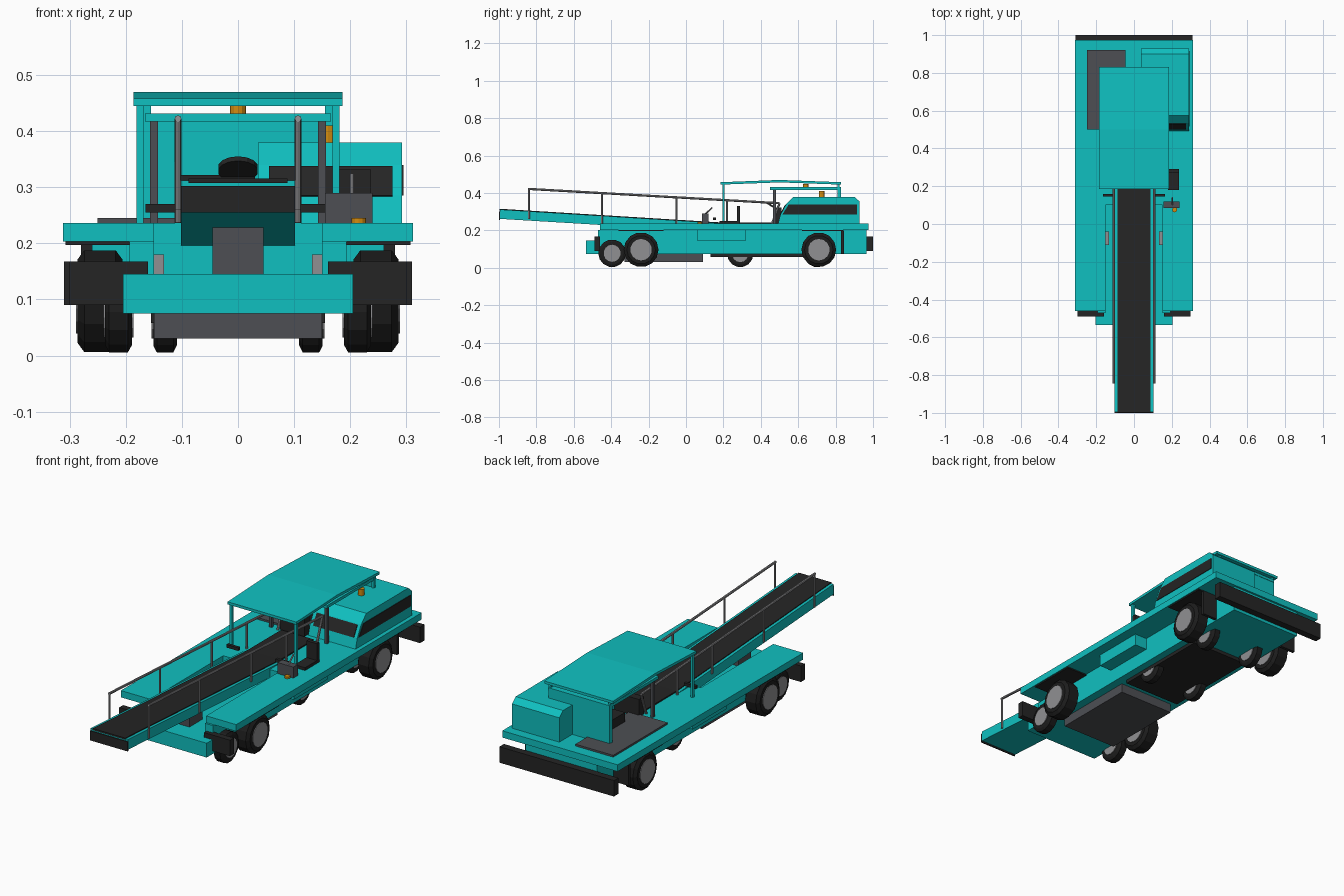
import bpy, bmesh, math
from mathutils import Vector

cube = bpy.data.objects.get("Cube")
if cube:
    bpy.data.objects.remove(cube)


def material(name, rgb):
    m = bpy.data.materials.new(name)
    m.use_nodes = True
    m.diffuse_color = (*rgb, 1)
    m.node_tree.nodes["Principled BSDF"].inputs["Base Color"].default_value = (*rgb, 1)
    return m


TEAL = material("teal paint", (0.005, 0.53, 0.53))
BLACK = material("black rubber", (0.018, 0.018, 0.018))
TYRE = material("tyre black", (0.012, 0.012, 0.012))
GREY = material("dark grey metal", (0.075, 0.078, 0.088))
STEEL = material("light grey steel", (0.28, 0.28, 0.29))
AMBER = material("amber lamp", (0.65, 0.26, 0.005))


def finish(name, bm, mat):
    bmesh.ops.recalc_face_normals(bm, faces=bm.faces)
    mesh = bpy.data.meshes.new(name)
    bm.to_mesh(mesh)
    bm.free()
    mesh.materials.append(mat)
    ob = bpy.data.objects.new(name, mesh)
    bpy.context.collection.objects.link(ob)
    return ob


def prism(name, x0, x1, profile, mat):
    """Extrude a (y, z) profile from x0 to x1."""
    bm = bmesh.new()
    face = bm.faces.new([bm.verts.new((x0, y, z)) for y, z in profile])
    out = bmesh.ops.extrude_face_region(bm, geom=[face])
    moved = [v for v in out["geom"] if isinstance(v, bmesh.types.BMVert)]
    bmesh.ops.translate(bm, verts=moved, vec=(x1 - x0, 0, 0))
    return finish(name, bm, mat)


def box(name, x, y, z, mat):
    return prism(name, *x, [(y[0], z[0]), (y[1], z[0]), (y[1], z[1]), (y[0], z[1])], mat)


def pair(name, x, y, z, mat):
    box("left_" + name, x, y, z, mat)
    box("right_" + name, (-x[1], -x[0]), y, z, mat)


def rod(name, a, b, r, mat, sides=8):
    a, b = Vector(a), Vector(b)
    bm = bmesh.new()
    bmesh.ops.create_cone(bm, cap_ends=True, segments=sides, radius1=r, radius2=r, depth=(b - a).length)
    ob = finish(name, bm, mat)
    ob.rotation_euler = (b - a).to_track_quat("Z", "Y").to_euler()
    ob.location = (a + b) / 2
    return ob


def wheel(name, x, y, r, width):
    """Bevelled tyre with a hub disc on each face."""
    h = width / 2
    bm = bmesh.new()
    section = [(-h, r * 0.6), (-h, r * 0.82), (-h * 0.7, r), (h * 0.7, r), (h, r * 0.82), (h, r * 0.6)]
    rings = []
    sides = 14
    for px, pr in section:
        rings.append([bm.verts.new((px, pr * math.cos(t), pr * math.sin(t)))
                      for t in (math.tau * i / sides for i in range(sides))])
    for a, b in zip(rings, rings[1:]):
        for i in range(sides):
            j = (i + 1) % sides
            bm.faces.new((a[i], a[j], b[j], b[i]))
    bm.faces.new(rings[0])
    bm.faces.new(rings[-1])
    finish(name + "_tyre", bm, TYRE).location = (x, y, r + 0.004)
    rod(name + "_hub", (x - h - 0.003, y, r + 0.004), (x + h + 0.003, y, r + 0.004), r * 0.62, STEEL, sides)


# Chassis: a trough at the front, closed behind
box("chassis_floor", (-0.193, 0.193), (-0.47, 0.965), (0.075, 0.145), TEAL)
pair("chassis_side", (0.15, 0.193), (-0.47, 0.965), (0.145, 0.203), TEAL)
box("chassis_rear", (-0.15, 0.15), (0.1, 0.965), (0.145, 0.203), TEAL)
box("front_bumper", (-0.205, 0.205), (-0.535, -0.46), (0.075, 0.145), TEAL)
pair("side_locker", (0.193, 0.26), (0.06, 0.32), (0.145, 0.203), TEAL)

# Deck
pair("side_deck", (0.15, 0.312), (-0.46, 0.975), (0.203, 0.236), TEAL)
box("rear_deck", (-0.15, 0.15), (0.1, 0.975), (0.203, 0.236), TEAL)
box("rear_buffer", (-0.31, 0.31), (0.965, 1.0), (0.09, 0.168), BLACK)
pair("front_buffer", (0.16, 0.3), (-0.49, -0.46), (0.09, 0.168), BLACK)
pair("front_arch", (0.193, 0.307), (-0.36, -0.12), (0.197, 0.204), BLACK)
pair("rear_arch", (0.193, 0.307), (0.62, 0.84), (0.197, 0.204), BLACK)
pair("mud_flap", (0.2, 0.28), (0.83, 0.845), (0.075, 0.2), BLACK)
box("deck_plate", (-0.25, -0.045), (0.5, 0.92), (0.236, 0.245), GREY)

# Underbody
box("belly_tank", (-0.15, 0.15), (-0.33, 0.09), (0.03, 0.075), GREY)
box("belly_plate", (-0.155, 0.155), (0.13, 0.63), (0.058, 0.075), BLACK)
pair("trough_block", (0.132, 0.15), (-0.11, -0.04), (0.145, 0.18), STEEL)
box("conveyor_support", (-0.045, 0.045), (-0.44, -0.34), (0.145, 0.24), GREY)

# Wheels
for s, side in ((1, "left"), (-1, "right")):
    wheel(side + "_front_wheel", s * 0.246, -0.24, 0.093, 0.08)
    wheel(side + "_rear_wheel", s * 0.246, 0.71, 0.093, 0.08)
    wheel(side + "_guide_wheel", s * 0.213, -0.395, 0.074, 0.048)
    wheel(side + "_middle_wheel", s * 0.13, 0.29, 0.07, 0.042)
    wheel(side + "_inner_rear_wheel", s * 0.13, 0.7, 0.07, 0.042)

# Conveyor
prism("conveyor_frame", -0.102, 0.102, [(-0.995, 0.262), (-0.995, 0.312), (0.2, 0.238), (0.2, 0.19)], TEAL)
prism("conveyor_belt", -0.088, 0.088, [(-0.998, 0.308), (-0.998, 0.316), (0.2, 0.242), (0.2, 0.234)], BLACK)
box("conveyor_end", (-0.102, 0.102), (-1.0, -0.994), (0.255, 0.302), BLACK)
box("feed_belt", (-0.088, 0.088), (0.19, 0.46), (0.234, 0.242), BLACK)
pair("feed_bar", (0.1, 0.165), (0.145, 0.16), (0.255, 0.27), BLACK)


# Handrails
def rail_height(y):
    return 0.422 - (y + 0.84) * 0.057


for s, side in ((1, "left"), (-1, "right")):
    x = s * 0.107
    rod(side + "_handrail", (x, -0.845, rail_height(-0.845)), (x, 0.5, rail_height(0.5)), 0.006, STEEL)
    rod(side + "_rail_end", (x, 0.5, rail_height(0.5)), (x, 0.46, 0.236), 0.006, STEEL)
    for y in (-0.84, -0.45, -0.05, 0.22):
        foot = max(0.236, 0.27 - (y + 1) * 0.06)
        rod(side + "_rail_post", (x, y, foot), (x, y, rail_height(y)), 0.005, STEEL)

# Canopy and cab
prism("canopy", -0.186, 0.186, [(0.185, 0.445), (0.5, 0.457), (0.83, 0.445),
                                (0.83, 0.458), (0.5, 0.47), (0.185, 0.458)], TEAL)
pair("canopy_front_post", (0.168, 0.181), (0.194, 0.207), (0.236, 0.45), TEAL)
pair("canopy_rear_post", (0.155, 0.168), (0.81, 0.822), (0.236, 0.45), TEAL)
box("cab_roof", (-0.166, 0.166), (0.45, 0.83), (0.417, 0.431), TEAL)
box("cab_back", (-0.166, 0.166), (0.815, 0.828), (0.236, 0.42), TEAL)
pair("cab_post", (0.143, 0.157), (0.465, 0.48), (0.236, 0.417), GREY)
box("dashboard", (-0.102, 0.03), (0.47, 0.51), (0.236, 0.322), BLACK)
rod("steering_wheel", (0, 0.455, 0.328), (0, 0.46, 0.336), 0.036, BLACK, 14)
box("driver_seat", (-0.09, 0), (0.6, 0.7), (0.236, 0.29), BLACK)

# Engine hood with window panels
prism("engine_hood", 0.036, 0.292, [(0.492, 0.236), (0.505, 0.285), (0.535, 0.34), (0.575, 0.38),
                                    (0.9, 0.38), (0.928, 0.355), (0.928, 0.236)], TEAL)
prism("hood_side_grille", 0.29, 0.295, [(0.515, 0.285), (0.55, 0.34), (0.915, 0.34), (0.915, 0.285)], BLACK)
prism("hood_front_grille", 0.055, 0.275, [(0.501, 0.285), (0.53, 0.338), (0.536, 0.334), (0.507, 0.282)], BLACK)

# Side operator station
box("side_seat", (0.18, 0.237), (0.18, 0.29), (0.236, 0.25), BLACK)
box("side_seat_back", (0.18, 0.237), (0.272, 0.29), (0.25, 0.332), BLACK)
box("control_box", (0.155, 0.24), (0.085, 0.12), (0.236, 0.29), GREY)
rod("control_lever", (0.203, 0.1, 0.285), (0.203, 0.14, 0.322), 0.004, STEEL)

# Warning lamps
rod("hood_lamp", (0.16, 0.725, 0.38), (0.16, 0.725, 0.41), 0.015, AMBER, 12)
rod("roof_lamp", (0, 0.64, 0.43), (0, 0.64, 0.449), 0.014, AMBER, 12)
rod("deck_lamp", (0.215, 0.075, 0.236), (0.215, 0.075, 0.245), 0.013, AMBER, 12)
